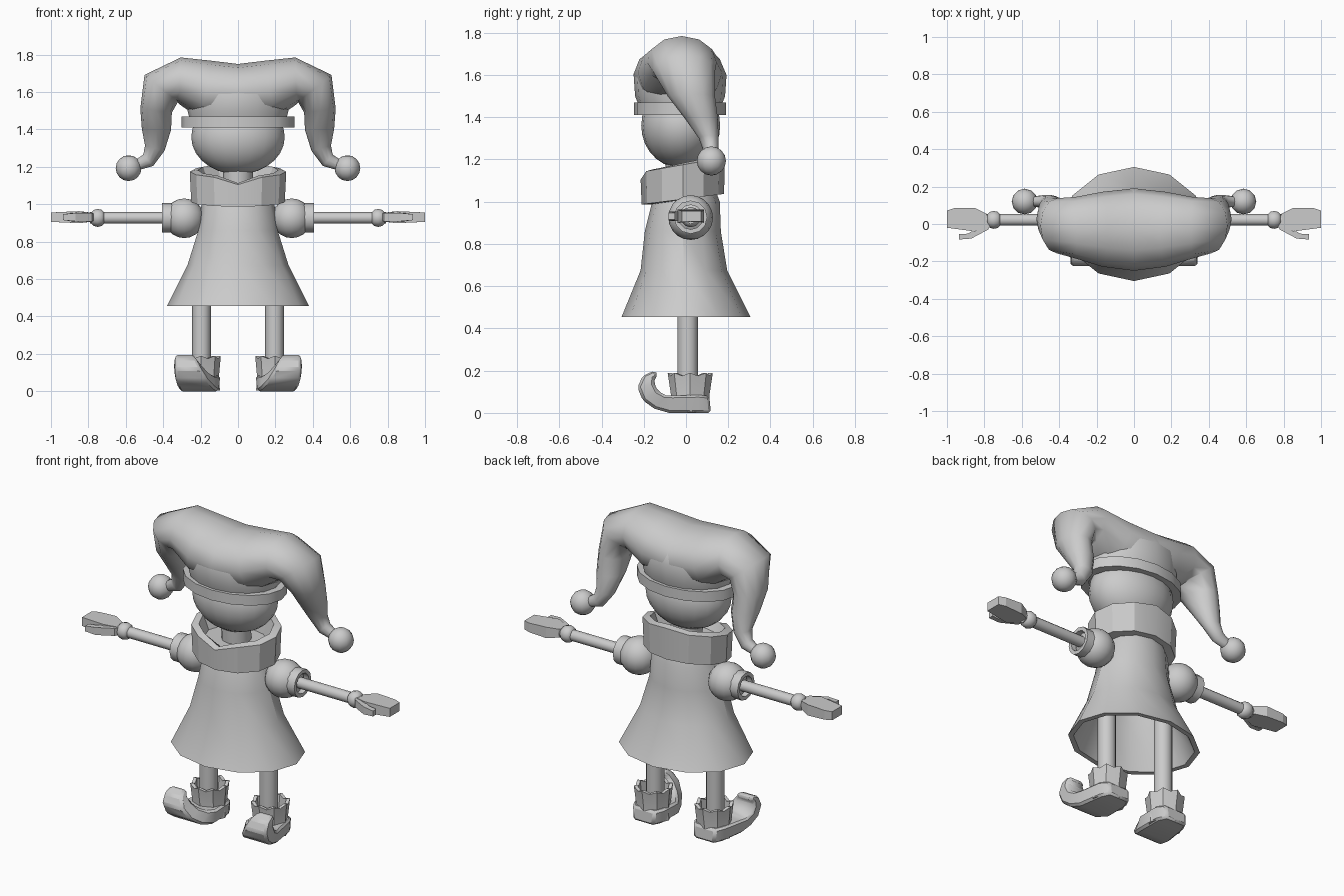
import bpy, bmesh
from math import sin, cos, pi, radians
from mathutils import Vector

if "Cube" in bpy.data.objects:
    bpy.data.objects.remove(bpy.data.objects["Cube"])


def finish(name, bm, mirror=False, smooth=35, bevel=0):
    bmesh.ops.recalc_face_normals(bm, faces=bm.faces)
    me = bpy.data.meshes.new(name)
    bm.to_mesh(me)
    bm.free()
    ob = bpy.data.objects.new(name, me)
    bpy.context.collection.objects.link(ob)
    if bevel:
        m = ob.modifiers.new("bevel", 'BEVEL')
        m.width, m.segments = bevel, 1
    if mirror:
        m = ob.modifiers.new("mirror", 'MIRROR')
        m.merge_threshold = 0.002
    if smooth:
        bpy.ops.object.select_all(action='DESELECT')
        ob.select_set(True)
        bpy.context.view_layer.objects.active = ob
        bpy.ops.object.shade_smooth_by_angle(angle=radians(smooth))
    return ob


def loft(name, rings, start=True, end=True, closed=False, **kw):
    bm = bmesh.new()
    vs = [[bm.verts.new(p) for p in r] for r in rings]
    n = len(rings[0])
    pairs = list(zip(vs, vs[1:])) + ([(vs[-1], vs[0])] if closed else [])
    for a, b in pairs:
        for i in range(n):
            j = (i + 1) % n
            bm.faces.new((a[i], a[j], b[j], b[i]))
    if start and not closed:
        bm.faces.new(vs[0])
    if end and not closed:
        bm.faces.new(vs[-1])
    return finish(name, bm, **kw)


def oval(rx, ry, z, cy=0, cx=0, n=12):
    # horizontal ring with a vertex at the front; z may depend on sin(angle)
    out = []
    for i in range(n):
        a = -pi / 2 + 2 * pi * i / n
        h = z(sin(a)) if callable(z) else z
        out.append((cx + rx * cos(a), cy + ry * sin(a), h))
    return out


def xring(x, r, cy, cz, n=12):
    return [(x, cy + r * cos(2 * pi * i / n), cz + r * sin(2 * pi * i / n)) for i in range(n)]


def ball(name, c, r, u=16, v=10, **kw):
    bm = bmesh.new()
    bmesh.ops.create_uvsphere(bm, u_segments=u, v_segments=v, radius=1)
    bmesh.ops.scale(bm, vec=r, verts=bm.verts)
    bmesh.ops.translate(bm, vec=c, verts=bm.verts)
    return finish(name, bm, **kw)


# head and neck
ball("head", (0, -.025, 1.36), (.25, .187, .2), 20, 14)
loft("neck", [oval(.08, .08, 1.0, -.01), oval(.08, .08, 1.22, -.02)])

# hat brim band
B = -.028
loft("hat_band", [oval(.303, .218, 1.41, B, n=16), oval(.303, .218, 1.47, B, n=16),
                  oval(.25, .18, 1.47, B, n=16), oval(.25, .18, 1.41, B, n=16)], closed=True)

# hat crown and its two drooping horns
loft("hat_crown", [oval(rx, ry, z, B, n=16) for rx, ry, z in
                   [(.255, .19, 1.44), (.27, .213, 1.5), (.275, .22, 1.6),
                    (.26, .19, 1.67), (.2, .12, 1.72)]], smooth=60)
path = [(0, -.03, 1.6, .22, .15), (.17, -.028, 1.612, .2, .158), (.31, -.02, 1.66, .165, .125),
        (.41, -.01, 1.62, .148, .115), (.438, .025, 1.5, .112, .085), (.436, .07, 1.4, .08, .078),
        (.445, .108, 1.3, .047, .054), (.48, .12, 1.235, .035, .04), (.56, .12, 1.2, .025, .025)]
rings = []
for i, (x, y, z, ry, rp) in enumerate(path):
    a, b = path[max(i - 1, 0)], path[min(i + 1, len(path) - 1)]
    t = Vector((b[0] - a[0], 0, b[2] - a[2])).normalized()
    if i == 0:
        t = Vector((1, 0, 0))
    nrm = Vector((-t.z, 0, t.x))
    rings.append([Vector((x, y, z)) + nrm * rp * sin(k * pi / 6) + Vector((0, ry * cos(k * pi / 6), 0))
                  for k in range(12)])
loft("hat_horn", rings, start=False, mirror=True, smooth=70)
ball("hat_bobble", (.585, .12, 1.193), (.069,) * 3, 12, 8, mirror=True)

# collar, dipping at the front
top = lambda s: 1.175 + .035 * s - (.035 if s < -.95 else 0) + (.012 if s > .95 else 0)
bot = lambda s: 1.012 + .025 * s
C = -.015
loft("collar", [oval(.2, .165, bot, 0), oval(.25, .195, bot, C), oval(.258, .2, top, C),
                oval(.215, .165, lambda s: top(s) + .008, C), oval(.18, .14, 1.1, C)], smooth=25)

# flared tunic, hollow underneath
loft("tunic", [oval(.15, .13, 1.08), oval(.195, .16, 1.0), oval(.212, .18, .86, -.015),
               oval(.27, .205, .675, -.01), oval(.38, .305, .455),
               oval(.35, .278, .455), oval(.25, .19, .665, -.01), oval(.2, .16, .8, -.01)])

# shoulders, cuffs and arms
Y, Z = .022, .927
ball("shoulder", (.287, Y, .925), (.106,) * 3, 16, 10, mirror=True)
loft("sleeve_cuff", [xring(.345, .079, Y, Z), xring(.405, .079, Y, Z),
                     xring(.405, .058, Y, Z), xring(.35, .058, Y, Z)], mirror=True)
loft("arm", [xring(.33, .031, Y, Z), xring(.79, .031, Y, Z)], mirror=True)
loft("wrist", [xring(x, r, Y, Z) for x, r in
               [(.715, .03), (.728, .043), (.75, .048), (.77, .043), (.785, .03)]],
     mirror=True, smooth=60)


# mitten hands: extruded outlines
def slab(name, pts):
    # points are x, y, half thickness
    loft(name, [[(x, y, .931 - h) for x, y, h in pts], [(x, y, .931 + h) for x, y, h in pts]],
         mirror=True, smooth=0)


slab("hand", [(.76, .0, .02), (.85, -.04, .032), (1.0, -.02, .025), (1.0, .072, .025),
              (.96, .085, .027), (.85, .085, .032), (.79, .055, .025)])
slab("thumb", [(.76, .01, .018), (.78, -.03, .022), (.87, -.078, .022), (.935, -.083, .016),
               (.935, -.053, .016), (.89, -.052, .022), (.85, -.03, .025)])

# legs
loft("leg", [oval(.05, .049, .06, .008, .195), oval(.05, .049, .7, .008, .195)], mirror=True)

# boots: jagged open cuff and curled toe pointing outwards
L = .197


def cuff(rx, ry, zs, cy=.02):
    ps = []
    for i in range(16):
        a = -pi / 2 + pi / 8 * i
        k = 1 / max(abs(cos(a)) + .41 * abs(sin(a)), abs(sin(a)) + .41 * abs(cos(a)))
        ps.append((L + rx * k * cos(a), cy + ry * k * sin(a), zs[i % 2]))
    return ps


loft("boot_cuff", [cuff(.1, .092, (.005, .005), .02), cuff(.096, .092, (.09, .09)),
                   cuff(.105, .107, (.19, .175)), cuff(.085, .087, (.19, .175)),
                   cuff(.078, .074, (.09, .09))], mirror=True, smooth=25)
sections = [(.197, .07, .118, .0, .11, .08), (.197, .1, .06, 0, .06, .085),
            (.207, .112, -.08, 0, -.06, .082), (.225, .105, -.15, .02, -.095, .083),
            (.248, .092, -.205, .06, -.132, .103), (.268, .075, -.23, .12, -.15, .138),
            (.28, .06, -.205, .175, -.148, .165), (.285, .048, -.15, .2, -.13, .182)]
loft("boot_foot", [[(x - w * .92, yb, zb), (x + w * .92, yb, zb), (x + w, yt, zt), (x - w, yt, zt)]
                   for x, w, yb, zb, yt, zt in sections], mirror=True, bevel=.012)
